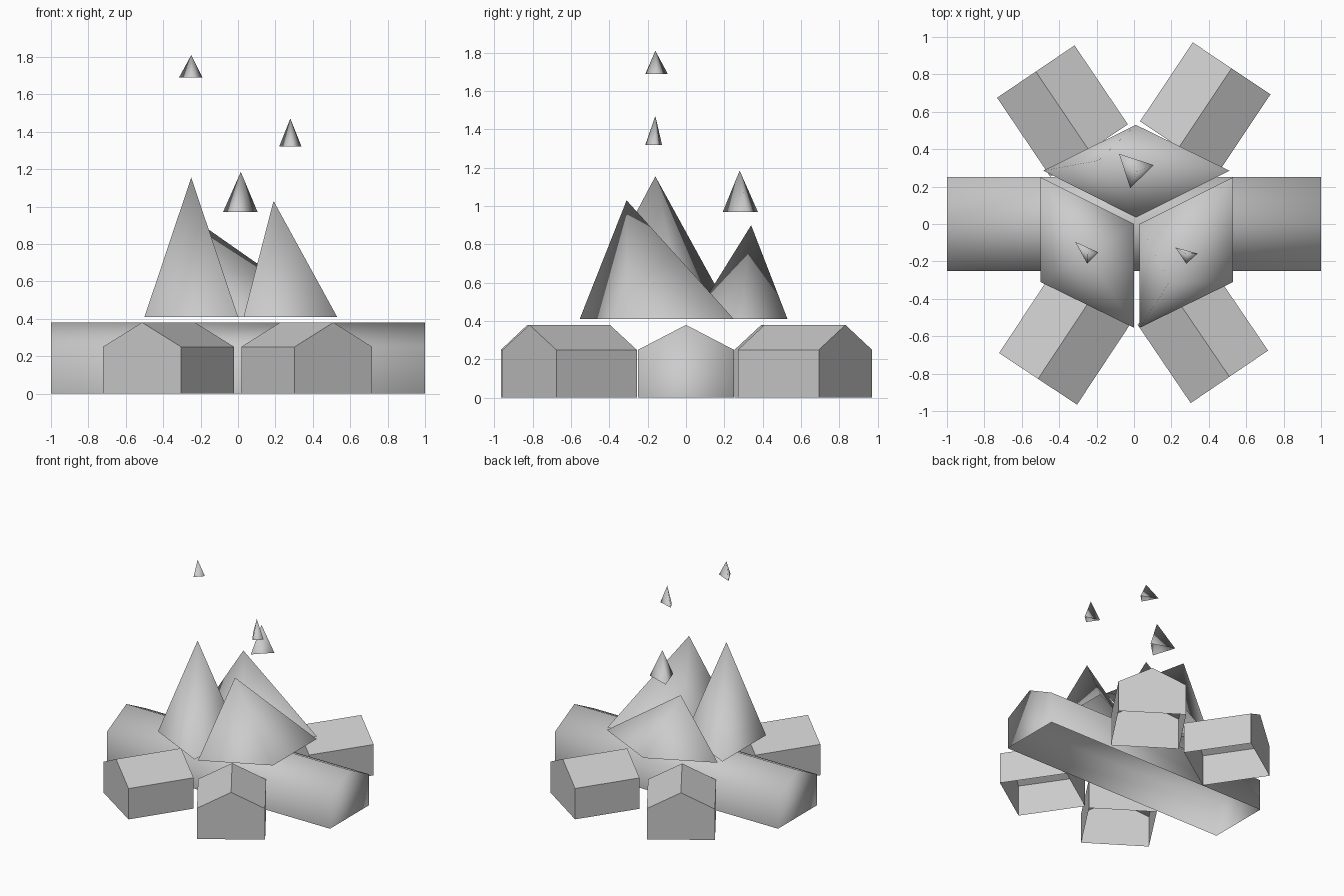
import bpy
from mathutils import Vector

if "Cube" in bpy.data.objects:
    bpy.data.objects.remove(bpy.data.objects["Cube"])

HALF, EAVE, RIDGE = 0.25, 0.25, 0.38


def make(name, verts, faces, smooth):
    me = bpy.data.meshes.new(name)
    me.from_pydata(verts, [], faces)
    ob = bpy.data.objects.new(name, me)
    bpy.context.collection.objects.link(ob)
    for p in me.polygons:
        p.use_smooth = smooth
    return ob


def log(name, start, end, smooth=False):
    """Five-sided log running from start to end, open underneath."""
    a, b = Vector(start), Vector(end)
    d = (b - a).normalized()
    side = Vector((-d.y, d.x))
    profile = [(-HALF, 0), (HALF, 0), (HALF, EAVE), (0, RIDGE), (-HALF, EAVE)]
    verts = [(*(c + side * s), z) for c in (a, b) for s, z in profile]
    faces = [(i, i + 5, (i + 1) % 5 + 5, (i + 1) % 5) for i in range(1, 5)]
    faces += [(0, 1, 2, 3, 4), (9, 8, 7, 6, 5)]
    return make(name, verts, faces, smooth)


def flame(name, base, z, apex, smooth=True):
    """Open pyramid on a counter-clockwise base outline."""
    n = len(base)
    verts = [(x, y, z) for x, y in base] + [apex]
    faces = [(i, (i + 1) % n, n) for i in range(n)]
    return make(name, verts, faces, smooth)


# Logs
log("long_log", (-1, 0), (1, 0), smooth=True)
log("log_back_right", (0.24, 0.41), (0.522, 0.832))
log("log_back_left", (-0.24, 0.393), (-0.525, 0.815))
log("log_front_left", (-0.23, -0.40), (-0.513, -0.828))
log("log_front_right", (0.225, -0.397), (0.51, -0.817))

# Main flames
flame("flame_left", [(-0.5, 0.25), (-0.5, -0.31), (0, -0.555), (0, 0)],
      0.41, (-0.25, -0.16, 1.155))
flame("flame_right", [(0.03, 0), (0.03, -0.555), (0.53, -0.31), (0.53, 0.25)],
      0.41, (0.19, -0.31, 1.03))
flame("flame_back", [(-0.485, 0.285), (0.01, 0.035), (0.51, 0.285), (0.01, 0.53)],
      0.41, (-0.19, 0.34, 0.9))

# Sparks
flame("spark_left", [(-0.315, -0.095), (-0.25, -0.212), (-0.19, -0.152)],
      1.69, (-0.25, -0.16, 1.81))
flame("spark_right", [(0.22, -0.125), (0.28, -0.212), (0.34, -0.158)],
      1.32, (0.28, -0.16, 1.47))
flame("spark_back", [(-0.08, 0.375), (-0.02, 0.192), (0.105, 0.315)],
      0.97, (0.015, 0.28, 1.185))
